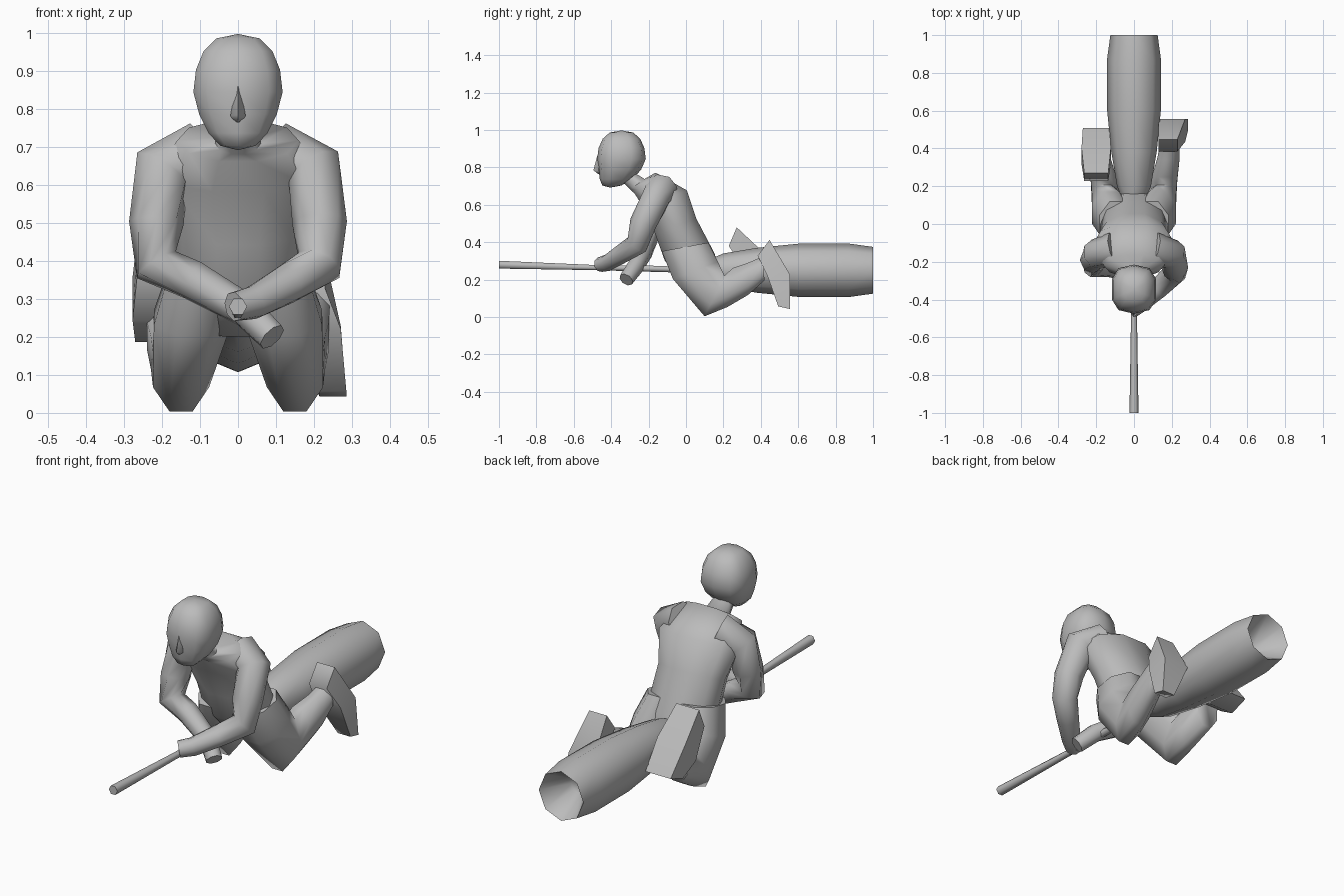
import bpy, bmesh, math
from mathutils import Vector

cube = bpy.data.objects.get("Cube")
if cube:
    bpy.data.objects.remove(cube, do_unlink=True)

colour = (.5, .5, .5, 1)
grey = bpy.data.materials.new("plain_grey")
grey.use_nodes = True
grey.diffuse_color = colour
grey.node_tree.nodes["Principled BSDF"].inputs["Base Color"].default_value = colour


def finish(name, bm):
    """Turn a mesh under construction into a smoothly shaded grey object."""
    bmesh.ops.recalc_face_normals(bm, faces=bm.faces)
    mesh = bpy.data.meshes.new(name)
    bm.to_mesh(mesh)
    bm.free()
    mesh.materials.append(grey)
    part = bpy.data.objects.new(name, mesh)
    bpy.context.collection.objects.link(part)
    bpy.ops.object.select_all(action='DESELECT')
    part.select_set(True)
    bpy.context.view_layer.objects.active = part
    bpy.ops.object.shade_smooth_by_angle(angle=math.radians(65))


def loft(name, rings, sides=8, turn=0):
    """Skin rings given as (centre, half axis, half axis) and cap both ends."""
    bm = bmesh.new()
    loops = []
    for centre, across, along in rings:
        angles = [math.tau * i / sides + turn for i in range(sides)]
        loops.append([bm.verts.new(centre + across * math.cos(a) + along * math.sin(a))
                      for a in angles])
    for low, high in zip(loops, loops[1:]):
        for i in range(sides):
            bm.faces.new((low[i - 1], low[i], high[i], high[i - 1]))
    bm.faces.new(loops[0])
    bm.faces.new(loops[-1])
    finish(name, bm)


def section(x, half_width, front, back):
    """Ring spanning two (y, z) points of the side profile."""
    front, back = Vector((x, *front)), Vector((x, *back))
    return (front + back) / 2, Vector((half_width, 0, 0)), (back - front) / 2


def turned(name, profile, sides):
    """Round part along the depth axis from (y, radius) pairs, rising to the front."""
    loft(name, [(Vector((0, y, .25 - .03 * min(y, 0))), Vector((r, 0, 0)), Vector((0, 0, r)))
                for y, r in profile], sides)


def arm(name, path):
    """Tapering tube through the given points, from shoulder to fingers."""
    points = [Vector(p) for p in path]
    rings = []
    for i, point in enumerate(points):
        before, after = points[max(i - 1, 0)], points[min(i + 1, len(points) - 1)]
        direction = (after - before).normalized()
        radius = max(.09 - .009 * i, .04)
        across = direction.cross(Vector((0, 1, .3))).normalized() * radius
        rings.append((point, across, direction.cross(across)))
    loft(name, rings)


def squared(value):
    """Push a coordinate of the unit ball outward, for fuller sides."""
    return math.copysign(abs(value) ** .75, value)


# Torso leaning forward, with the neck
loft("torso", [
    section(0, .05, (-.36, .74), (-.27, .77)),
    section(0, .06, (-.3, .68), (-.22, .74)),
    section(0, .16, (-.28, .66), (-.16, .775)),
    section(0, .22, (-.23, .58), (.01, .68)),
    section(0, .18, (-.17, .44), (.06, .53)),
    section(0, .18, (-.12, .3), (.16, .34)),
    section(0, .13, (-.03, .2), (.18, .26)),
], sides=10)

# Head: a full ball narrowing to a chin that juts forward
head = bmesh.new()
bmesh.ops.create_uvsphere(head, u_segments=10, v_segments=8, radius=1)
for vert in head.verts:
    x, y, z = vert.co
    chin = max(-z, 0)
    vert.co = (.122 * squared(x) * (1 - .2 * chin),
               .13 * squared(y) * (1 - .2 * chin) - .345 - .06 * chin ** 2,
               .845 + .153 * z)
finish("head", head)

# Nose
loft("nose", [
    section(0, .006, (-.475, .86), (-.45, .86)),
    section(0, .02, (-.495, .785), (-.44, .78)),
    section(0, .01, (-.47, .765), (-.44, .77)),
], sides=4)

# Legs bent at the knee, the left one reaching further back
for name, side, count in (("left_leg", 1, 6), ("right_leg", -1, 5)):
    loft(name, [
        section(.09 * side, .1, (-.14, .35), (.13, .4)),
        section(.12 * side, .11, (-.08, .2), (.18, .3)),
        section(.15 * side, .08, (.095, -.005), (.21, .23)),
        section(.16 * side, .075, (.22, .045), (.25, .27)),
        section(.18 * side, .065, (.33, .11), (.34, .3)),
        section(.19 * side, .055, (.42, .19), (.41, .33)),
    ][:count], turn=math.pi / 8)

# Feet
loft("left_foot", [
    section(.18, .07, (.37, .31), (.46, .43)),
    section(.2, .1, (.41, .22), (.58, .23)),
    section(.25, .05, (.48, .06), (.57, .04)),
], sides=4, turn=math.pi / 4)
loft("right_foot", [
    section(-.2, .09, (.22, .36), (.28, .5)),
    section(-.2, .11, (.3, .22), (.42, .38)),
    section(-.2, .1, (.39, .18), (.53, .23)),
], sides=4, turn=math.pi / 4)

# Arms: alike down to the elbow, then each hand grips the handle
left_reach = [(.13, -.34, .34), (.04, -.42, .29), (-.01, -.46, .28)]
right_reach = [(-.12, -.23, .35), (.02, -.27, .27), (.09, -.32, .2)]
for name, side, lean, reach in (("left_arm", 1, .05, left_reach),
                                ("right_arm", -1, .01, right_reach)):
    upper = [(.1, -.13, .68, 0), (.2, -.16, .64, 0), (.215, -.18, .5, 1), (.215, -.21, .39, 1)]
    arm(name, [(side * x, y - lean * bend, z) for x, y, z, bend in upper] + reach)

# Handle, and brush with a hollow end
turned("handle", [(-1, .024), (-.5, .016), (.2, .022)], sides=6)
turned("brush", [(.06, .03), (.2, .09), (.38, .12), (.6, .142),
                 (.87, .143), (1, .125), (.86, .04)], sides=8)
